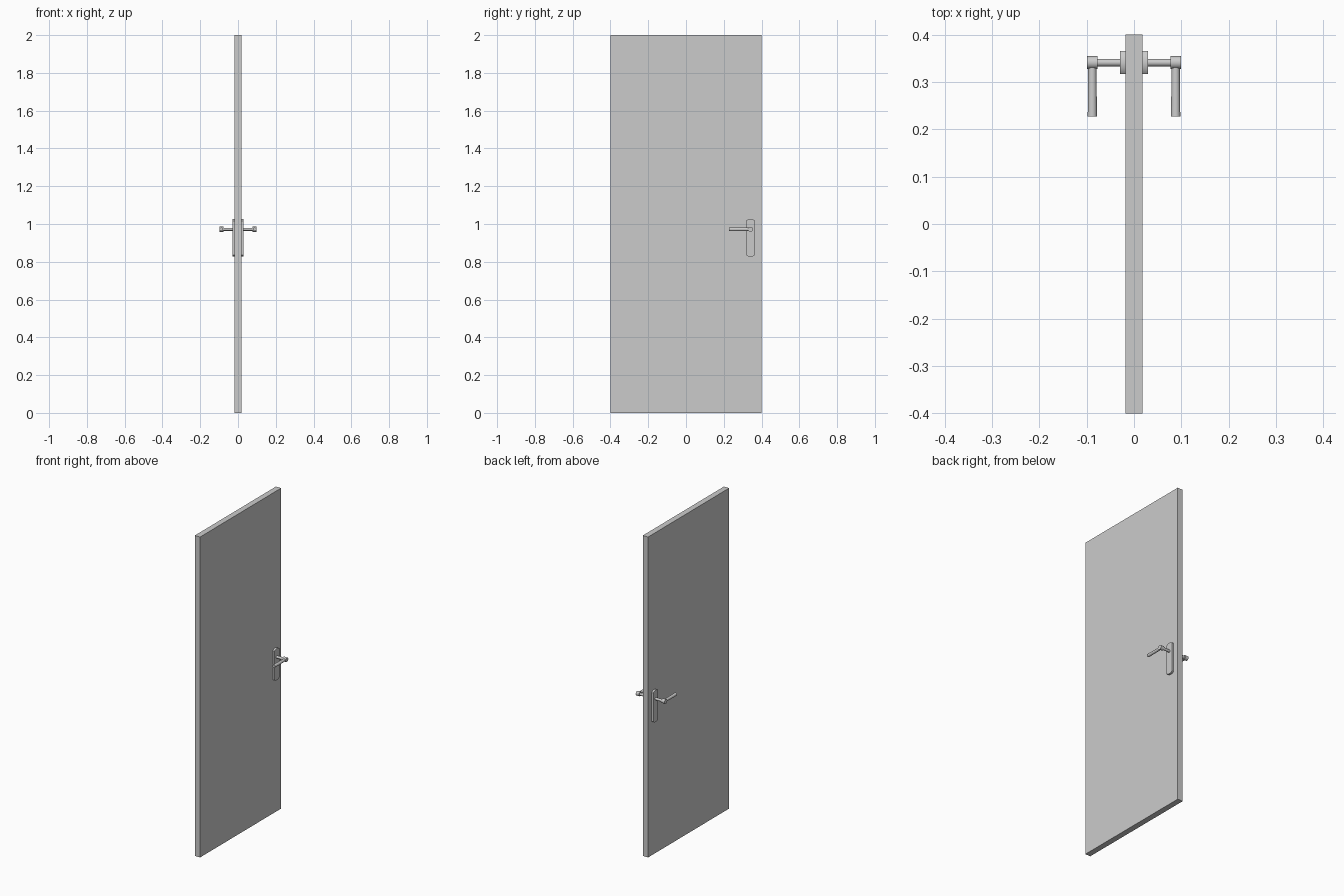
import bpy, bmesh, math
from mathutils import Vector

if "Cube" in bpy.data.objects:
    bpy.data.objects.remove(bpy.data.objects["Cube"])

HY, HZ = 0.341, 0.972   # handle axis


def finish(bm, name, smooth=True):
    bmesh.ops.recalc_face_normals(bm, faces=bm.faces)
    me = bpy.data.meshes.new(name)
    bm.to_mesh(me)
    bm.free()
    ob = bpy.data.objects.new(name, me)
    bpy.context.collection.objects.link(ob)
    if smooth:
        bpy.ops.object.select_all(action='DESELECT')
        bpy.context.view_layer.objects.active = ob
        ob.select_set(True)
        bpy.ops.object.shade_smooth_by_angle(angle=math.radians(35))
    return ob


def rod(name, a, b, r1, r2):
    a, b = Vector(a), Vector(b)
    bm = bmesh.new()
    bmesh.ops.create_cone(bm, cap_ends=True, segments=32, radius1=r1, radius2=r2,
                          depth=(b - a).length)
    rot = (b - a).to_track_quat('Z', 'Y').to_matrix()
    bmesh.ops.rotate(bm, verts=bm.verts, matrix=rot)
    bmesh.ops.translate(bm, verts=bm.verts, vec=(a + b) / 2)
    return finish(bm, name)


def back_plate(name, s):
    # tall plate with gently arched ends, extruded off the door face
    w, z0, z1, R = 0.024, 0.827, 1.026, 0.036
    half = math.asin(w / R)
    pts = []
    for cz, sign in ((z1 - R, 1), (z0 + R, -1)):
        for i in range(13):
            t = half - 2 * half * i / 12
            pts.append((HY + sign * R * math.sin(t), cz + sign * R * math.cos(t)))
    bm = bmesh.new()
    f = bm.faces.new([bm.verts.new((s * 0.017, y, z)) for y, z in pts])
    ext = bmesh.ops.extrude_face_region(bm, geom=[f])
    vs = [g for g in ext['geom'] if isinstance(g, bmesh.types.BMVert)]
    bmesh.ops.translate(bm, verts=vs, vec=(s * 0.013, 0, 0))
    return finish(bm, name)


# Door leaf
bm = bmesh.new()
bmesh.ops.create_cube(bm, size=1)
bmesh.ops.scale(bm, verts=bm.verts, vec=(0.036, 0.8, 2))
bmesh.ops.translate(bm, verts=bm.verts, vec=(0, 0, 1))
finish(bm, "door_leaf", smooth=False)

# Handle set on both faces
for s, side in ((1, "right"), (-1, "left")):
    back_plate("back_plate_" + side, s)
    rod("spindle_" + side, (s * 0.029, HY, HZ), (s * 0.08, HY, HZ), 0.008, 0.008)
    rod("elbow_" + side, (s * 0.077, HY, HZ), (s * 0.099, HY, HZ), 0.0135, 0.0135)
    rod("lever_grip_" + side, (s * 0.088, HY, HZ), (s * 0.088, 0.227, HZ), 0.0085, 0.0098)
